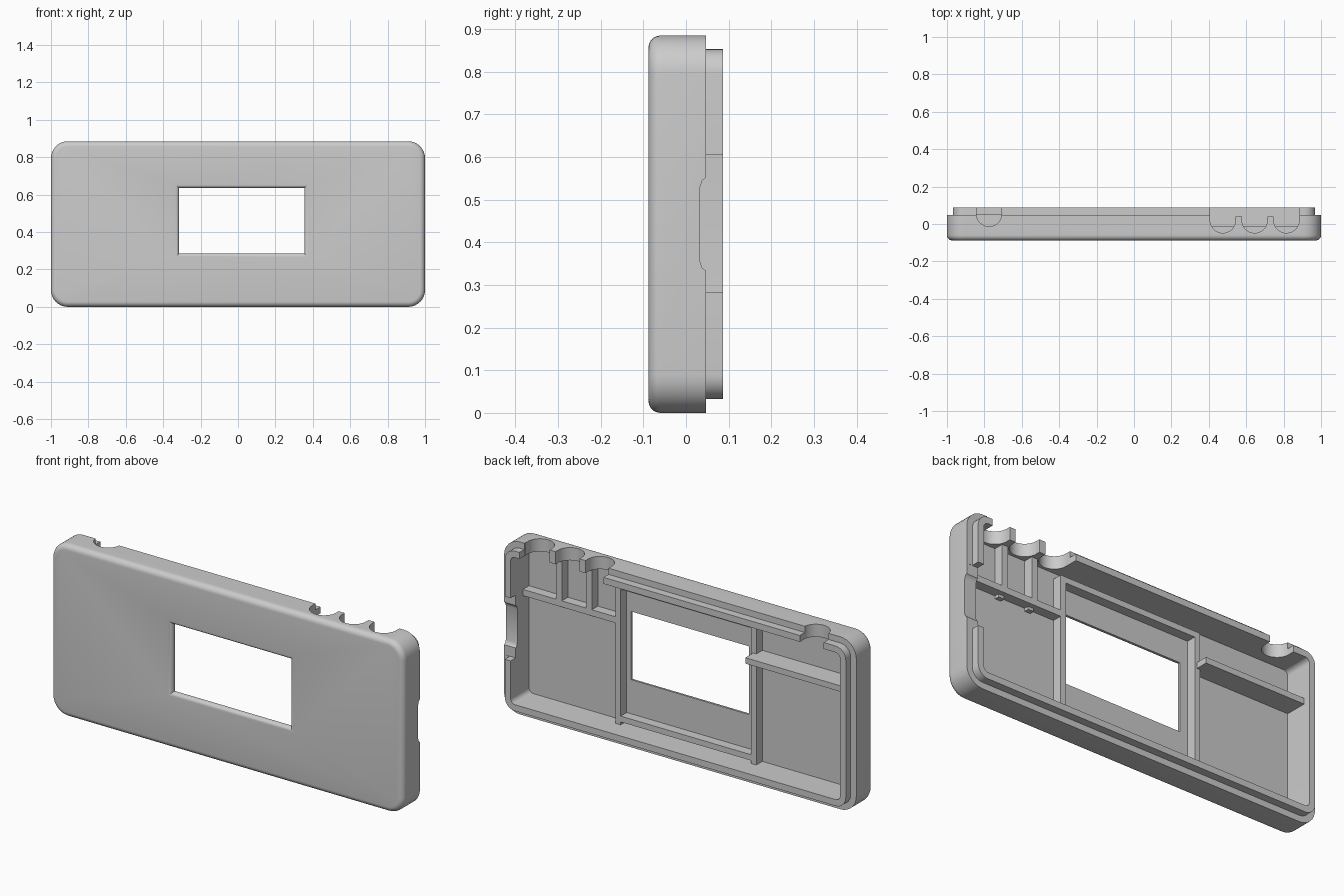
import bpy, bmesh
from math import sin, cos, pi, radians

if "Cube" in bpy.data.objects:
    bpy.data.objects.remove(bpy.data.objects["Cube"])

W, H = 2.0, 0.885          # outer width and height
FRONT, RIM, LIP, FLOOR = -0.088, 0.047, 0.087, -0.062
WALL = 0.065               # outer face to cavity face


def loft(name, rings):
    """Skin a stack of equal rings and cap both ends."""
    bm = bmesh.new()
    vs = [[bm.verts.new(p) for p in r] for r in rings]
    n = len(vs[0])
    for a, b in zip(vs, vs[1:]):
        for i in range(n):
            bm.faces.new((a[i], a[(i + 1) % n], b[(i + 1) % n], b[i]))
    bm.faces.new(vs[0])
    bm.faces.new(vs[-1])
    bmesh.ops.recalc_face_normals(bm, faces=bm.faces[:])
    me = bpy.data.meshes.new(name)
    bm.to_mesh(me)
    bm.free()
    ob = bpy.data.objects.new(name, me)
    bpy.context.collection.objects.link(ob)
    return ob


def round_rect(inset, y, radius=0.09, seg=8):
    r = max(radius - inset, 0.025)
    x, z0, z1 = W / 2 - inset - r, inset + r, H - inset - r
    pts = []
    for k, (cx, cz) in enumerate(((x, z1), (-x, z1), (-x, z0), (x, z0))):
        for i in range(seg + 1):
            a = (k + i / seg) * pi / 2
            pts.append((cx + r * cos(a), y, cz + r * sin(a)))
    return pts


def rect(x0, x1, z0, z1, y):
    return [(x0, y, z0), (x1, y, z0), (x1, y, z1), (x0, y, z1)]


def box(name, x0, x1, y0, y1, z0, z1):
    return loft(name, [rect(x0, x1, z0, z1, y0), rect(x0, x1, z0, z1, y1)])


# Shell: rounded front edge, stepped rim with lip, open cavity behind
R = 0.028
profile = [(R * (1 - sin(a)), FRONT + R * (1 - cos(a)))
           for a in (i * pi / 12 for i in range(7))]
profile += [(0, RIM), (0.032, RIM), (0.032, LIP), (WALL, LIP), (WALL, FLOOR)]
shell = loft("case_shell", [round_rect(i, y) for i, y in profile])

cutters = []

# Window with a softened front edge
f = 0.02
steps = [(f, FRONT - 0.02)] + [(f * (1 - sin(a)), FRONT + f * (1 - cos(a)))
                               for a in (i * pi / 10 for i in range(6))]
steps.append((0, 0.0))
cutters.append(loft("window_cutter", [rect(-0.315 - g, 0.355 + g, 0.285 - g, 0.635 + g, y)
                                      for g, y in steps]))

# Round openings in the top wall
for x, y in ((-0.775, 0.055), (0.475, 0.02), (0.645, 0.02), (0.815, 0.02)):
    cutters.append(loft("round_cutter", [
        [(x + 0.068 * cos(i * pi / 20), y + 0.068 * sin(i * pi / 20), z) for i in range(40)]
        for z in (0.79, 0.92)]))
    # keep the lip open behind each opening
    cutters.append(box("slot_cutter", x - 0.0679, x + 0.0679, y, 0.12, 0.795, 0.915))

# Lip gaps at the three openings and at the side port
cutters.append(box("top_gap_cutter", 0.408, 0.885, 0.04, 0.13, 0.785, 0.93))
cutters.append(box("side_gap_cutter", 0.90, 0.99, RIM - 0.001, 0.13, 0.283, 0.605))
port = [(0.06, 0.325), (0.047, 0.333), (0.038, 0.34), (0.033, 0.355),
        (0.033, 0.53), (0.038, 0.545), (0.047, 0.552), (0.06, 0.56)]
cutters.append(loft("port_cutter", [[(x, y, z) for y, z in port] for x in (0.89, 1.05)]))

for c in cutters:
    c.hide_render = True
    m = shell.modifiers.new("cut", 'BOOLEAN')
    m.operation, m.solver, m.object = 'DIFFERENCE', 'EXACT', c
    bpy.context.view_layer.objects.active = shell
    bpy.ops.object.modifier_apply(modifier=m.name)
for c in cutters:
    bpy.data.objects.remove(c)

bpy.ops.object.select_all(action='DESELECT')
shell.select_set(True)
bpy.context.view_layer.objects.active = shell
bpy.ops.object.shade_smooth_by_angle(angle=radians(35))

# Frame ribs around the window
base, top = FLOOR - 0.003, -0.013
box("frame_rib_left", -0.39, -0.36, base, top, WALL - 0.003, 0.79)
box("frame_rib_right", 0.38, 0.41, base, top, WALL - 0.003, 0.79)
box("frame_rib_bottom", -0.36, 0.38, base, top, 0.08, 0.11)
box("frame_rib_top", -0.36, 0.38, base, top, 0.76, 0.79)

# Compartment shelf and dividers below the three openings
box("compartment_shelf", 0.41, 0.938, base, top, 0.58, 0.612)
for x in (0.56, 0.73):
    box("compartment_divider", x - 0.016, x + 0.016, base, top, 0.612, 0.823)
    box("divider_foot", x - 0.016, x + 0.016, base, top - 0.025, 0.565, 0.58)

# Tall shelf on the other side
box("tall_shelf", -0.938, -0.372, base, 0.05, 0.605, 0.635)
